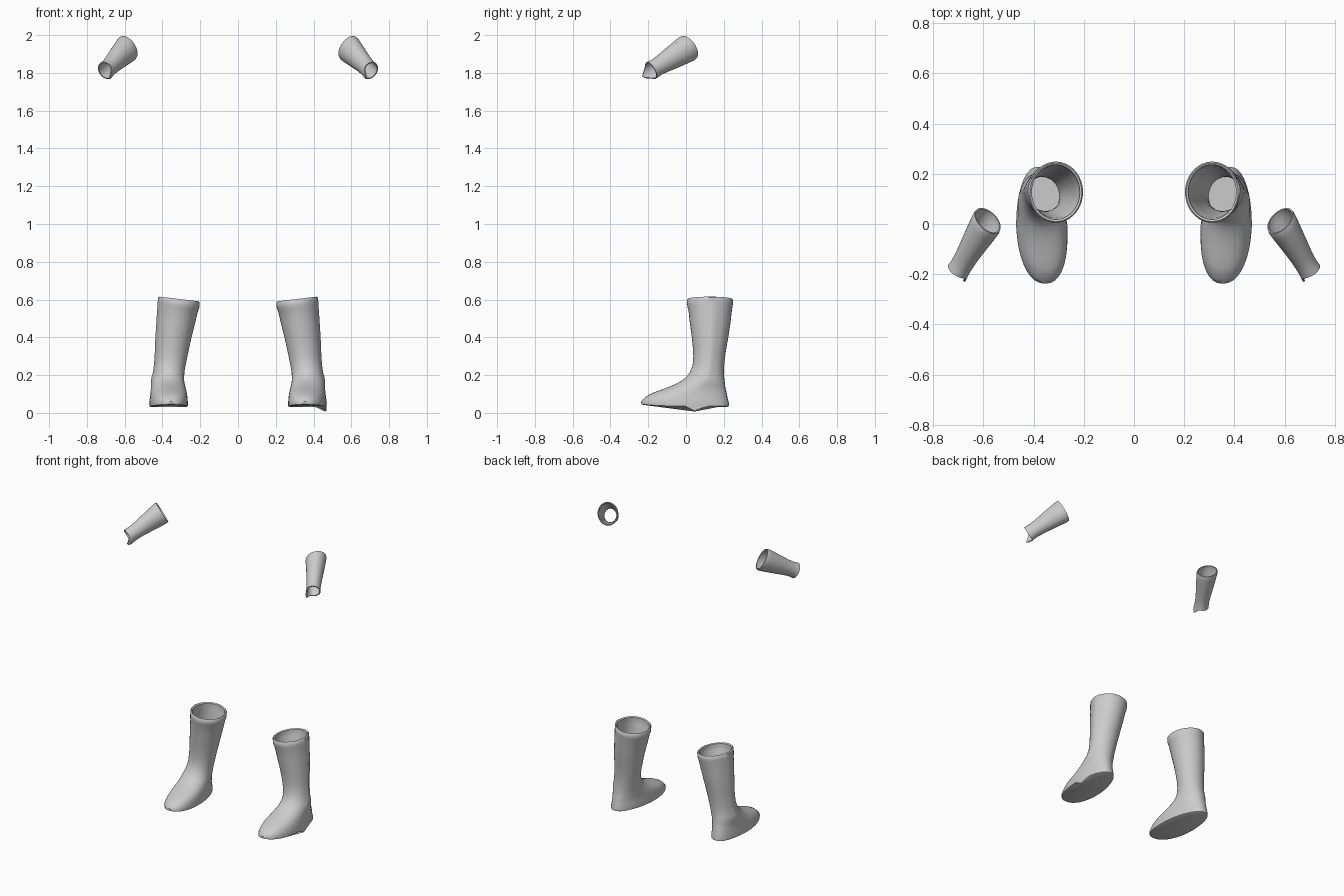
import bpy, bmesh, math
from mathutils import Vector

if "Cube" in bpy.data.objects:
    bpy.data.objects.remove(bpy.data.objects["Cube"])

N = 36


def loft(name, rings, cap):
    """Skin a list of point rings; cap both ends or join last ring to first."""
    bm = bmesh.new()
    vr = [[bm.verts.new(p) for p in r] for r in rings]
    pairs = list(zip(vr, vr[1:]))
    if cap:
        bm.faces.new(vr[0])
        bm.faces.new(vr[-1])
    else:
        pairs.append((vr[-1], vr[0]))
    for a, b in pairs:
        for i in range(N):
            j = (i + 1) % N
            bm.faces.new((a[i], a[j], b[j], b[i]))
    bmesh.ops.recalc_face_normals(bm, faces=bm.faces)
    me = bpy.data.meshes.new(name)
    bm.to_mesh(me)
    bm.free()
    ob = bpy.data.objects.new(name, me)
    bpy.context.collection.objects.link(ob)
    bpy.context.view_layer.objects.active = ob
    ob.select_set(True)
    bpy.ops.object.shade_smooth_by_angle(angle=math.radians(50))
    ob.select_set(False)
    return ob


def bell(x, width):
    return math.exp(-(x / width) ** 2)


def angle_gap(a, b):
    return (a - b + math.pi) % (2 * math.pi) - math.pi


# Boot slices from sole to rim: z, inner x, outer x, front y, back y
BOOT = [
    (.032, .275, .462, -.225, .220),
    (.036, .267, .469, -.236, .228),
    (.050, .266, .470, -.238, .228),
    (.075, .268, .467, -.224, .221),
    (.092, .270, .465, -.203, .218),
    (.105, .272, .463, -.178, .215),
    (.120, .275, .461, -.138, .212),
    (.137, .279, .460, -.092, .208),
    (.155, .283, .459, -.050, .206),
    (.172, .285, .458, -.020, .204),
    (.190, .285, .454, .002, .202),
    (.215, .284, .447, .020, .201),
    (.250, .278, .442, .035, .202),
    (.300, .268, .438, .039, .207),
    (.350, .257, .436, .036, .215),
    (.400, .246, .434, .031, .224),
    (.480, .226, .429, .020, .236),
    (.545, .212, .424, .013, .243),
    (.560, .206, .423, .008, .246),
    (.575, .204, .422, .006, .248),
    (.598, .203, .420, .005, .249),
]


def boot_ring(row, side, inset=0.0):
    z, x0, x1, y0, y1 = row
    cx, cy = (x0 + x1) / 2, (y0 + y1) / 2
    rx, ry = (x1 - x0) / 2 - inset, (y1 - y0) / 2 - inset
    foot = min(1, max(0, (.2 - z) / .1))
    rim = min(1, max(0, (z - .5) / .1))
    power = 1 - .12 * foot
    pts = []
    for i in range(N):
        a = 2 * math.pi * i / N
        c, s = math.cos(a), math.sin(a)
        px = math.copysign(abs(c) ** power, c) * rx
        py = math.copysign(abs(s) ** power, s) * ry
        # narrower heel, toe tip leaning inward
        px *= 1 - .16 * foot * max(0, s)
        px += .014 * foot * s
        # raised outer side seam
        if inset == 0:
            px += .005 * bell(angle_gap(a, .1), .16) * (1 - foot)
        zz = z + rim * .12 * px
        # toe spring, and the worn lump under one outer edge
        if z < .06:
            zz += .010 * max(0, -s) ** 2
            if side > 0:
                zz -= .028 * bell(cy + py - .055, .03) * max(0, c) * (z < .045)
        pts.append((side * (cx + px), cy + py, zz))
    return pts


def boot(name, side):
    rings = [boot_ring(r, side) for r in BOOT]
    # hollow shaft down to the ankle floor
    top = BOOT[-1]
    rings.append(boot_ring((top[0] + .005,) + top[1:], side, .005))
    rings += [boot_ring(r, side, .013) for r in reversed(BOOT) if r[0] >= .21]
    return loft(name, rings, True)


# Wrist cuff: position along axis, horizontal radius, vertical radius
CUFF = [(0, .063, .072), (.05, .065, .074), (.13, .063, .072), (.3, .058, .066),
        (.5, .052, .059), (.68, .047, .052), (.84, .044, .048),
        (.93, .044, .049), (1, .046, .051)]
START, END = Vector((.583, .013, 1.933)), Vector((.700, -.185, 1.812))


def cuff_ring(row, side, inset=0.0):
    t, ru, rv = row
    n = Vector((.60, -.62, -.50)).lerp(Vector((.45, -.76, -.47)), min(1, t * 2))
    n.normalize()
    u = Vector((-n.y, n.x, 0)).normalized()
    v = u.cross(n)
    if v.z < 0:
        v = -v
    c = START.lerp(END, t)
    pts = []
    for i in range(N):
        a = 2 * math.pi * i / N
        # pointed flap on the inner side of the hand end
        flap = .038 * bell(angle_gap(a, math.radians(200)), .55) * max(0, (t - .8) / .2)
        p = c + u * math.cos(a) * (ru - inset) + v * math.sin(a) * (rv - inset) + n * flap
        pts.append((side * p.x, p.y, p.z))
    return pts


def cuff(name, side):
    rings = [cuff_ring(r, side) for r in CUFF]
    rings += [cuff_ring(r, side, .006) for r in reversed(CUFF)]
    return loft(name, rings, False)


for label, side in (("right", 1), ("left", -1)):
    boot("boot_" + label, side)
    cuff("wrist_cuff_" + label, side)
